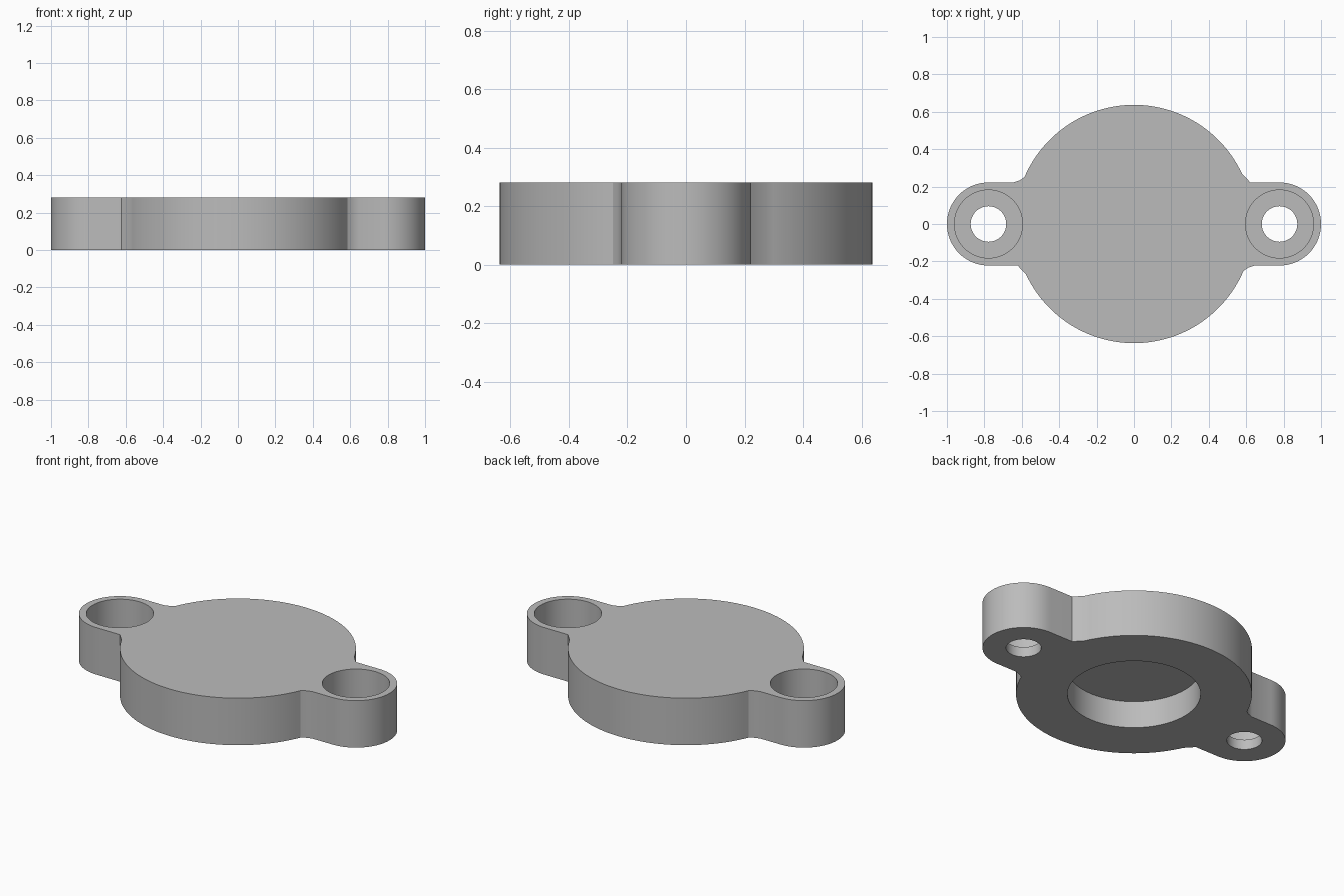
import bpy
from math import sin, cos, radians

HEIGHT = 0.28
BODY_R, LUG_R, LUG_X = 0.637, 0.222, 0.778

if "Cube" in bpy.data.objects:
    bpy.data.objects.remove(bpy.data.objects["Cube"])

grey = bpy.data.materials.new("plain grey")
grey.use_nodes = True
colour = (0.5, 0.5, 0.5, 1)
grey.diffuse_color = colour
grey.node_tree.nodes["Principled BSDF"].inputs["Base Color"].default_value = colour


def arc(cx, radius, start, end, steps):
    angles = [radians(start + (end - start) * i / steps) for i in range(steps + 1)]
    return [(cx + radius * cos(a), radius * sin(a)) for a in angles]


def prism(name, outline, z0, z1):
    """Solid with the given outline between two heights."""
    n = len(outline)
    verts = [(x, y, z) for z in (z0, z1) for x, y in outline]
    faces = [range(n)[::-1], range(n, 2 * n)]
    faces += [(i, (i + 1) % n, n + (i + 1) % n, n + i) for i in range(n)]
    mesh = bpy.data.meshes.new(name)
    mesh.from_pydata(verts, [], [tuple(f) for f in faces])
    mesh.materials.append(grey)
    obj = bpy.data.objects.new(name, mesh)
    bpy.context.collection.objects.link(obj)
    return obj


def bore(name, x, radius, z0, z1):
    cutter = prism(name, arc(x, radius, 0, 360, 72)[:-1], z0, z1)
    cutter.hide_render = True
    return cutter


# Half outline: corner, round body, blend, lug end; the rest is a half turn of it
half = [(0.622, LUG_R)]
half += arc(0, BODY_R, 25.2, 156.9, 48)
half += [(-0.61, 0.234), (-0.645, LUG_R)]
half += arc(-LUG_X, LUG_R, 90, 270, 36)
flange = prism("flange_body", half + [(-x, -y) for x, y in half], 0, HEIGHT)

# Blind pocket underneath, screw holes and deep counterbores in the lugs
cutters = [bore("pocket_cutter", 0, 0.36, -0.1, 0.162)]
for side, x in (("left", LUG_X), ("right", -LUG_X)):
    cutters.append(bore(side + "_hole_cutter", x, 0.095, -0.1, 0.2))
    cutters.append(bore(side + "_counterbore_cutter", x, 0.182, 0.06, 0.4))

for cutter in cutters:
    cut = flange.modifiers.new(cutter.name, "BOOLEAN")
    cut.operation = "DIFFERENCE"
    cut.solver = "EXACT"
    cut.object = cutter

# Apply the cuts and drop the cutters
graph = bpy.context.evaluated_depsgraph_get()
mesh = bpy.data.meshes.new_from_object(flange.evaluated_get(graph))
flange.modifiers.clear()
flange.data = mesh
for cutter in cutters:
    bpy.data.objects.remove(cutter)

# Smooth round walls, crisp rims
for obj in bpy.context.selected_objects:
    obj.select_set(False)
flange.select_set(True)
bpy.context.view_layer.objects.active = flange
bpy.ops.object.shade_smooth_by_angle(angle=radians(30))
